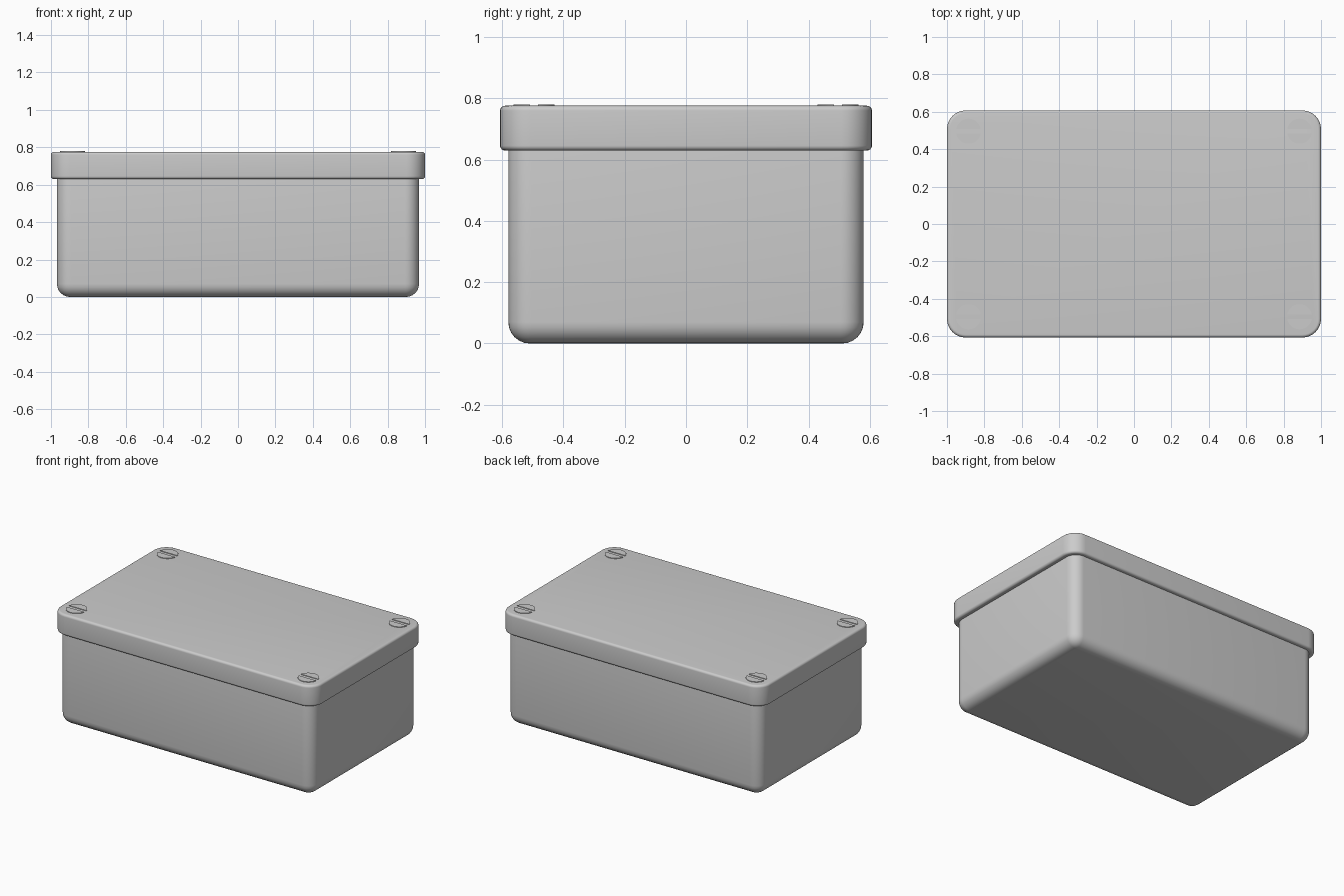
import bpy, bmesh, math

if "Cube" in bpy.data.objects:
    bpy.data.objects.remove(bpy.data.objects["Cube"])

CORNER_STEPS = 8


def finish(name, bm):
    bmesh.ops.remove_doubles(bm, verts=bm.verts, dist=1e-5)
    bmesh.ops.recalc_face_normals(bm, faces=bm.faces)
    mesh = bpy.data.meshes.new(name)
    bm.to_mesh(mesh)
    bm.free()
    ob = bpy.data.objects.new(name, mesh)
    bpy.context.collection.objects.link(ob)
    bpy.ops.object.select_all(action='DESELECT')
    ob.select_set(True)
    bpy.context.view_layer.objects.active = ob
    bpy.ops.object.shade_smooth_by_angle(angle=math.radians(30))
    return ob


def ring(bm, hx, hy, r, inset, z):
    """Rounded rectangle loop, shrunk by inset."""
    verts = []
    for q, (sx, sy) in enumerate([(1, 1), (-1, 1), (-1, -1), (1, -1)]):
        for i in range(CORNER_STEPS + 1):
            a = math.pi / 2 * (q + i / CORNER_STEPS)
            verts.append(bm.verts.new((sx * (hx - r) + (r - inset) * math.cos(a),
                                       sy * (hy - r) + (r - inset) * math.sin(a), z)))
    return verts


def rounded_box(name, hx, hy, z0, z1, r, low, high, steps=6):
    """Box with plan radius r and edge radii low (bottom) and high (top)."""
    profile = []
    for i in range(steps + 1):
        a = math.pi / 2 * i / steps
        profile.append((low * (1 - math.sin(a)), z0 + low * (1 - math.cos(a))))
    for i in range(steps + 1):
        a = math.pi / 2 * i / steps
        profile.append((high * (1 - math.cos(a)), z1 - high * (1 - math.sin(a))))
    bm = bmesh.new()
    loops = [ring(bm, hx, hy, r, inset, z) for inset, z in profile]
    for lo, hi in zip(loops, loops[1:]):
        for i in range(len(lo)):
            j = (i + 1) % len(lo)
            bm.faces.new((lo[i], lo[j], hi[j], hi[i]))
    bm.faces.new(loops[0][::-1])
    bm.faces.new(loops[-1])
    return finish(name, bm)


def screw(name, cx, cy, radius=0.067, slot=0.0125, z0=0.765, z1=0.780):
    """Flat screw head: two half discs with a straight slot between them."""
    bm = bmesh.new()
    start = math.asin(slot / radius)
    for side in (1, -1):
        verts = []
        for i in range(25):
            a = start + (math.pi - 2 * start) * i / 24
            verts.append(bm.verts.new((cx + radius * math.cos(a),
                                       cy + side * radius * math.sin(a), z0)))
        face = bm.faces.new(verts)
        out = bmesh.ops.extrude_face_region(bm, geom=[face], use_keep_orig=True)
        for v in out['geom']:
            if isinstance(v, bmesh.types.BMVert):
                v.co.z = z1
    return finish(name, bm)


# Container body and overhanging lid
rounded_box("box_body", 0.968, 0.58, 0.0, 0.66, 0.075, 0.07, 0.002)
rounded_box("lid", 1.0, 0.607, 0.63, 0.776, 0.1, 0.016, 0.016)

# Four slotted screws near the lid corners
for x_name, sx in (("left", -1), ("right", 1)):
    for y_name, sy in (("front", -1), ("back", 1)):
        screw(f"screw_{y_name}_{x_name}", sx * 0.885, sy * 0.496)
